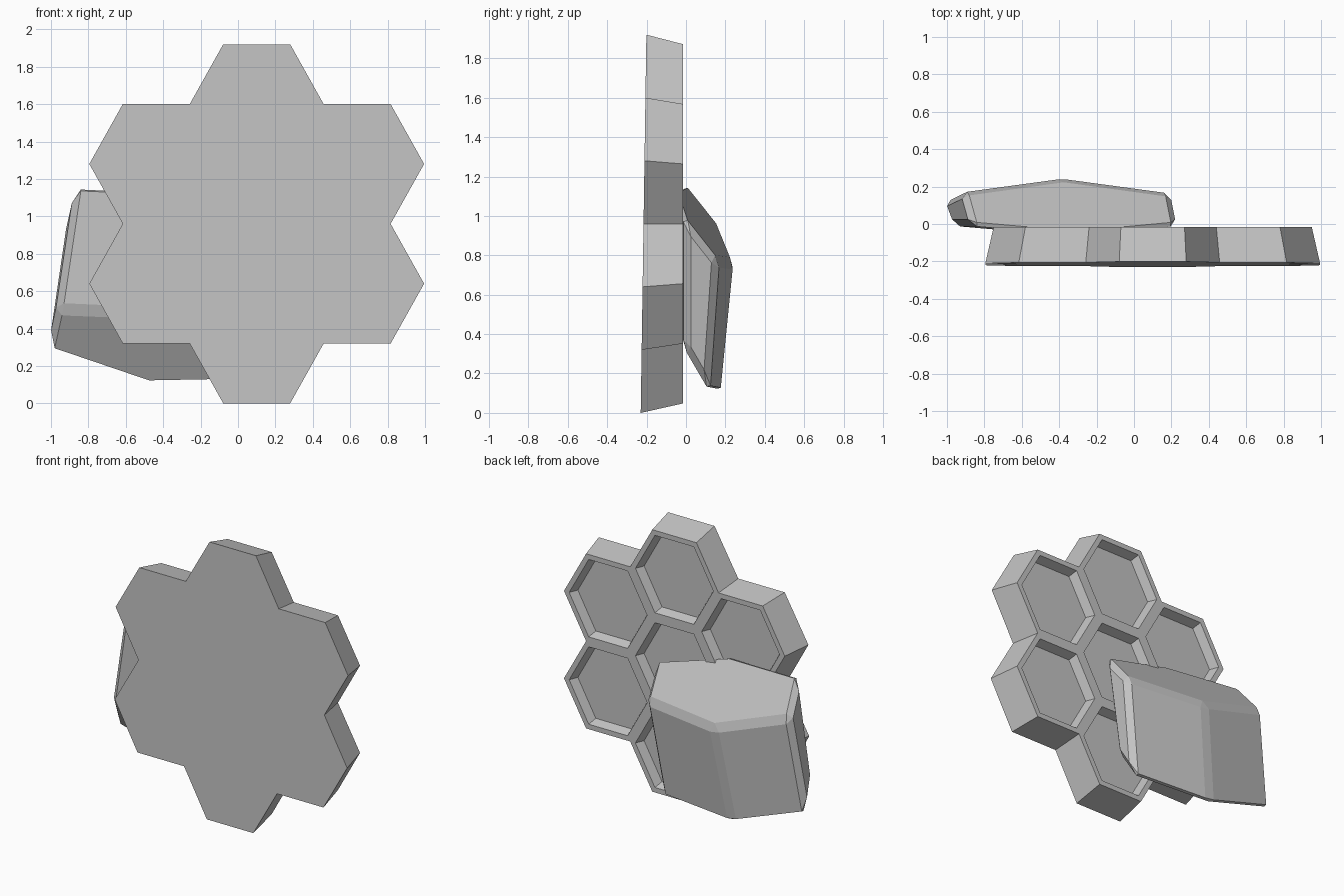
import bpy, bmesh, math

cube = bpy.data.objects.get("Cube")
if cube:
    bpy.data.objects.remove(cube, do_unlink=True)

# One plain grey for everything
grey = bpy.data.materials.new("plain_grey")
grey.use_nodes = True
grey.diffuse_color = (0.55, 0.55, 0.55, 1)
grey.node_tree.nodes["Principled BSDF"].inputs["Base Color"].default_value = (0.55, 0.55, 0.55, 1)


def finish(bm, name):
    bmesh.ops.recalc_face_normals(bm, faces=bm.faces)
    mesh = bpy.data.meshes.new(name)
    bm.to_mesh(mesh)
    bm.free()
    mesh.materials.append(grey)
    obj = bpy.data.objects.new(name, mesh)
    bpy.context.collection.objects.link(obj)
    return obj


# Honeycomb plate: seven hexagonal cells on the back, solid flat front
CX, CZ = 0.10, 0.96
RADIUS, APOTHEM = 0.358, 0.32
TAPER = 0.95
BACK_Y = -0.015

bm = bmesh.new()
centres = [(0, 0)]
for i in range(6):
    a = math.radians(30 + 60 * i)
    centres.append((RADIUS * math.sqrt(3) * math.cos(a), 2 * APOTHEM * math.sin(a)))
for px, pz in centres:
    corners = []
    for i in range(6):
        a = math.radians(60 * i)
        x = px + RADIUS * math.cos(a)
        z = pz + APOTHEM * 2 / math.sqrt(3) * math.sin(a)
        corners.append(bm.verts.new((CX + TAPER * x, BACK_Y, CZ + TAPER * z)))
    bm.faces.new(corners)
bmesh.ops.remove_doubles(bm, verts=bm.verts, dist=0.01)
cells = list(bm.faces)

# Flared outer wall and slightly leaning front face
rim = [e for e in bm.edges if e.is_boundary]
grown = bmesh.ops.extrude_edge_only(bm, edges=rim)["geom"]
for v in (g for g in grown if isinstance(g, bmesh.types.BMVert)):
    v.co.x = CX + (v.co.x - CX) / TAPER
    v.co.z = CZ + (v.co.z - CZ) / TAPER
    v.co.y = -0.23 + 0.015 * v.co.z
bmesh.ops.edgeloop_fill(bm, edges=[e for e in bm.edges if e.is_boundary])
bmesh.ops.recalc_face_normals(bm, faces=bm.faces)

# Cell walls, then sunken floors with sloping sides
bmesh.ops.inset_individual(bm, faces=cells, thickness=0.04)
bmesh.ops.inset_individual(bm, faces=cells, thickness=0.025, depth=-0.06)
finish(bm, "honeycomb_plate")

# Leaning six-sided block behind the plate, with a sloping cap and base
section = [(-0.87, -0.01), (-0.92, 0.17), (-0.38, 0.245),
           (0.20, 0.165), (0.235, -0.01), (-0.30, -0.06)]
bm = bmesh.new()
top, bottom = [], []
for x, y in section:
    z = 1.02 - 0.16 * x - 1.3 * y
    top.append(bm.verts.new((x, y, z)))
    bottom.append(bm.verts.new((x - 0.10, y * 0.72 if y > 0 else y, z - 0.67)))
bm.faces.new(top)
bm.faces.new(bottom)
for i in range(6):
    j = (i + 1) % 6
    bm.faces.new((top[i], top[j], bottom[j], bottom[i]))
block = finish(bm, "prism_block")
bevel = block.modifiers.new("chamfer", 'BEVEL')
bevel.width = 0.035
bevel.segments = 1
bevel.limit_method = 'ANGLE'
bevel.angle_limit = math.radians(12)
